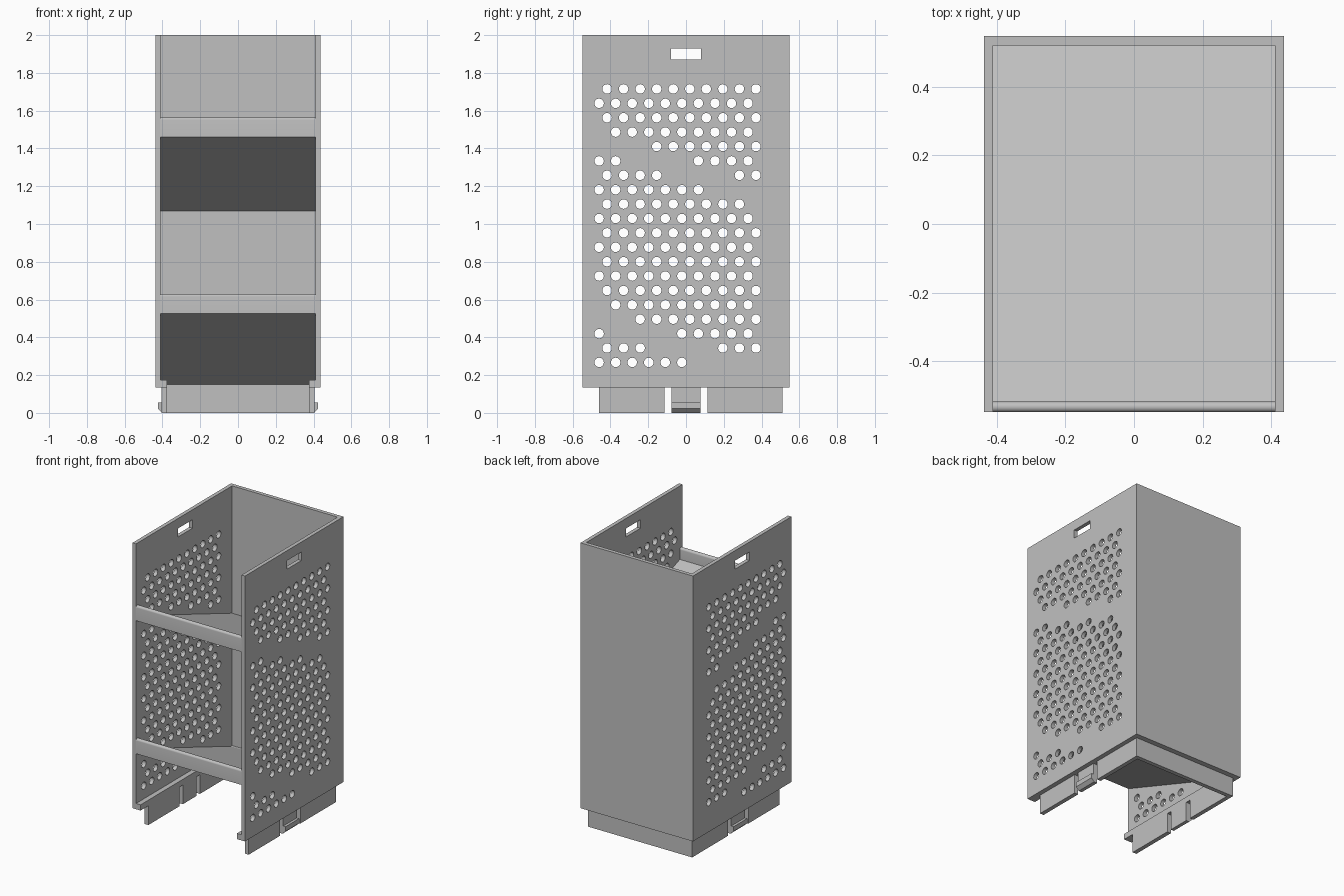
import bpy, bmesh, math
from mathutils import Matrix, Vector

old = bpy.data.objects.get("Cube")
if old:
    bpy.data.objects.remove(old, do_unlink=True)

grey = bpy.data.materials.new("light_grey")
grey.use_nodes = True
COLOUR = (0.53, 0.53, 0.53, 1)
grey.diffuse_color = COLOUR
grey.node_tree.nodes["Principled BSDF"].inputs["Base Color"].default_value = COLOUR

HX, HY = 0.437, 0.547       # outer half width and half depth
T = 0.027                   # wall thickness
IX, IY = HX - T, HY - T     # inner faces
FLOOR, TOP = 0.135, 2.0     # wall bottom and top
LEDGE_TOP, RIM = 0.175, 0.03


def finish(bm, name):
    bmesh.ops.recalc_face_normals(bm, faces=bm.faces[:])
    mesh = bpy.data.meshes.new(name)
    bm.to_mesh(mesh)
    bm.free()
    mesh.materials.append(grey)
    ob = bpy.data.objects.new(name, mesh)
    bpy.context.collection.objects.link(ob)
    return ob


def add_box(bm, lo, hi):
    lo, hi = Vector(lo), Vector(hi)
    m = Matrix.Translation((lo + hi) / 2) @ Matrix.Diagonal((hi - lo).to_4d())
    bmesh.ops.create_cube(bm, size=1, matrix=m)


def box(name, lo, hi):
    bm = bmesh.new()
    add_box(bm, lo, hi)
    return finish(bm, name)


def prism(name, points, offset):
    """Extrude a flat outline of 3D points along an offset."""
    bm = bmesh.new()
    face = bm.faces.new([bm.verts.new(p) for p in points])
    ext = bmesh.ops.extrude_face_region(bm, geom=[face], use_keep_orig=True)
    verts = [g for g in ext["geom"] if isinstance(g, bmesh.types.BMVert)]
    bmesh.ops.translate(bm, verts=verts, vec=offset)
    return finish(bm, name)


def mirrored(ob):
    ob.modifiers.new("mirror", "MIRROR").use_axis = (True, False, False)
    return ob


def smooth(ob):
    bpy.ops.object.select_all(action="DESELECT")
    ob.select_set(True)
    bpy.context.view_layer.objects.active = ob
    bpy.ops.object.shade_smooth_by_angle(angle=math.radians(30))


# Cutter: staggered vent holes, left out in a band along each sloping shelf
bm = bmesh.new()
for row in range(20):
    z = 1.715 - row * 0.0762
    for col in range(10):
        y = (-0.46 if row % 2 else -0.418) + col * 0.0876
        band = z + 0.38 * y
        if 0.27 < band < 0.401 or 1.22 < band < 1.338:
            continue
        m = Matrix.Translation((HX, y, z)) @ Matrix.Rotation(math.pi / 2, 4, "Y")
        bmesh.ops.create_cone(bm, cap_ends=True, segments=24, radius1=0.025,
                              radius2=0.025, depth=0.2, matrix=m)
# Cutter: hand slot
add_box(bm, (HX - 0.1, -0.08, 1.87), (HX + 0.1, 0.08, 1.93))
cutter = finish(bm, "hole_cutter")
cutter.hide_render = True

# Perforated side walls
wall = box("side_walls", (IX, -HY, FLOOR), (HX, HY, TOP))
cut = wall.modifiers.new("holes", "BOOLEAN")
cut.operation, cut.solver, cut.object = "DIFFERENCE", "EXACT", cutter
bpy.ops.object.select_all(action="DESELECT")
wall.select_set(True)
bpy.context.view_layer.objects.active = wall
bpy.ops.object.modifier_apply(modifier="holes")
bpy.data.objects.remove(cutter, do_unlink=True)
smooth(wall)
mirrored(wall)

# Back wall
box("back_wall", (-IX, IY, FLOOR), (IX, HY, TOP))

# Shelves sloping down to the back, each with a rounded front lip
for name, z in (("lower_shelf", 0.525), ("upper_shelf", 1.46)):
    slope = 0.39 / (HY + IY)
    thick, lip, inner = 0.035, 0.105, -HY + 0.03
    outline = [(-IX, -HY, z), (-IX, IY, z - 0.39), (-IX, IY, z - 0.39 + thick),
               (-IX, inner, z + thick - slope * 0.03)]
    r = 0.014
    for i in range(13):
        a = math.pi * i / 12
        outline.append((-IX, -HY + 0.015 + 0.015 * math.cos(a),
                        z + lip - r + r * math.sin(a)))
    smooth(prism(name, outline, (2 * IX, 0, 0)))

# Inner ledge from which the base skirt hangs
mirrored(box("side_ledges", (IX - 0.035, -HY, FLOOR), (IX, IY, LEDGE_TOP)))
box("back_ledge", (-IX + 0.035, IY - 0.04, FLOOR), (IX - 0.035, IY, LEDGE_TOP))

# Base skirt, with a gap on each side for the snap clip
SX, SY = 0.405, 0.51
mirrored(box("front_skirts", (SX - RIM, -0.46, 0), (SX, -0.113, FLOOR)))
mirrored(box("rear_skirts", (SX - RIM, 0.113, 0), (SX, SY, FLOOR)))
box("back_skirt", (-SX + RIM, SY - RIM, 0), (SX - RIM, SY, FLOOR))

# Snap clips with an outward barb
clip = [(SX - RIM, 0), (0.4, 0), (0.423, 0.022), (0.423, 0.055),
        (SX, 0.055), (SX, FLOOR), (SX - RIM, FLOOR)]
mirrored(prism("snap_clips", [(x, -0.077, z) for x, z in clip], (0, 0.154, 0)))
